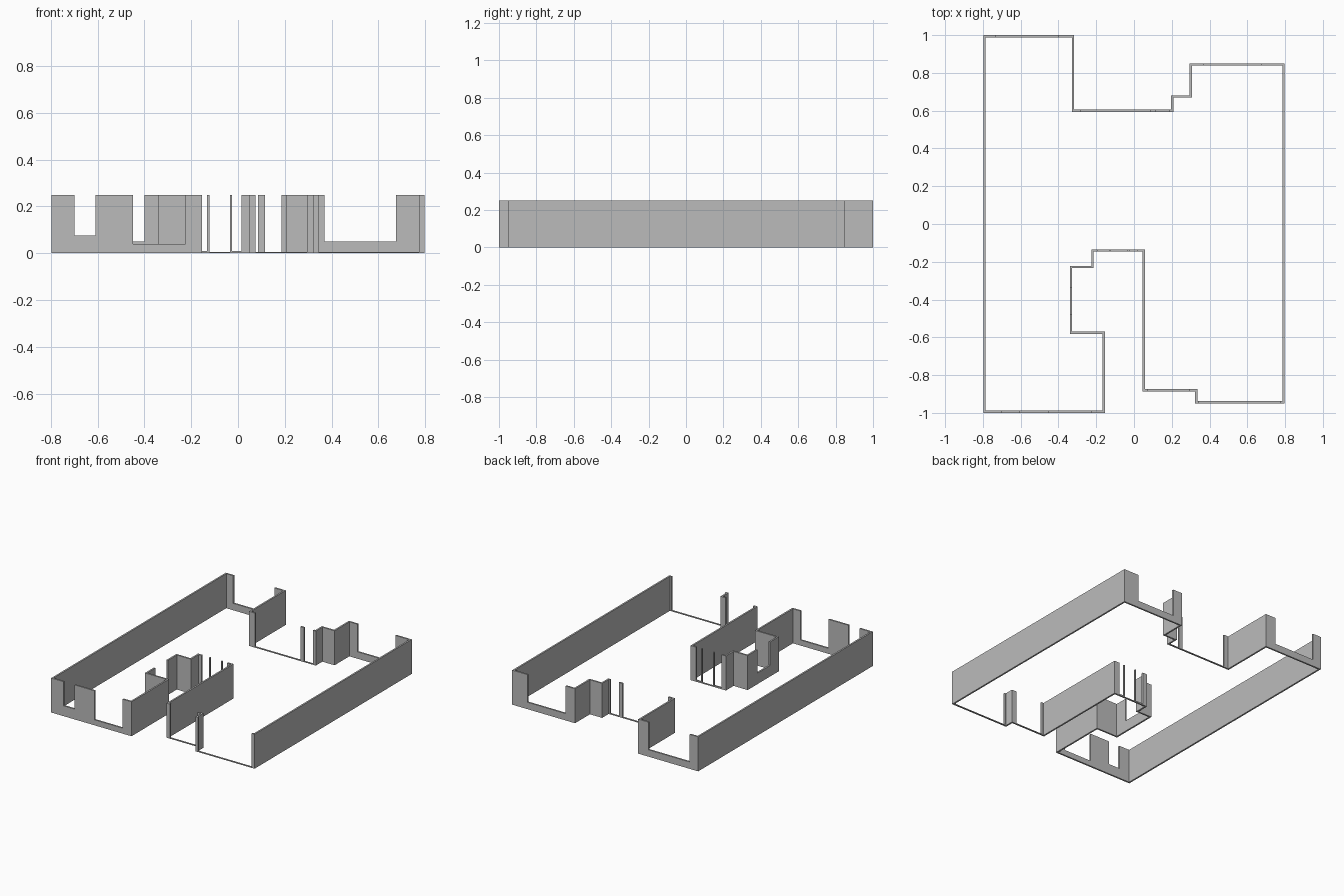
import bpy
import bmesh

cube = bpy.data.objects.get("Cube")
if cube:
    bpy.data.objects.remove(cube, do_unlink=True)

HEIGHT = 0.25
THICK = 0.012
HALF = THICK / 2
FLOOR = 0.005   # threshold strip under full-height openings

grey = bpy.data.materials.new("wall_grey")
grey.use_nodes = True
colour = (0.5, 0.5, 0.5, 1)
grey.diffuse_color = colour
grey.node_tree.nodes["Principled BSDF"].inputs["Base Color"].default_value = colour


def wall(name, axis, at, start, end, openings=()):
    """Wall centred on a line; openings are (from, to, sill height) along it."""
    grow = HALF if axis == "y" else -HALF
    start, end = start - grow, end + grow
    profile = [(start, 0), (start, HEIGHT)]
    for a, b, sill in openings:
        profile += [(a, HEIGHT), (a, sill), (b, sill), (b, HEIGHT)]
    profile += [(end, HEIGHT), (end, 0)]

    bm = bmesh.new()
    if axis == "x":
        points = [(u, at - HALF, z) for u, z in profile]
        depth = (0, THICK, 0)
    else:
        points = [(at - HALF, u, z) for u, z in profile]
        depth = (THICK, 0, 0)
    face = bm.faces.new([bm.verts.new(p) for p in points])
    extruded = bmesh.ops.extrude_face_region(bm, geom=[face], use_keep_orig=True)
    moved = [g for g in extruded["geom"] if isinstance(g, bmesh.types.BMVert)]
    bmesh.ops.translate(bm, verts=moved, vec=depth)
    bmesh.ops.recalc_face_normals(bm, faces=bm.faces)
    mesh = bpy.data.meshes.new(name)
    bm.to_mesh(mesh)
    bm.free()
    mesh.materials.append(grey)
    obj = bpy.data.objects.new(name, mesh)
    bpy.context.collection.objects.link(obj)


# Long side walls
wall("right_side_wall", "y", -0.792, -0.994, 0.994)
wall("left_side_wall", "y", 0.792, -0.944, 0.845)

# Back walls
wall("back_right_wall", "x", 0.994, -0.792, -0.323, [(-0.73, -0.4, 0.05)])
wall("back_recess_side", "y", -0.323, 0.6, 0.994)
wall("back_recess_wall", "x", 0.6, -0.323, 0.202,
     [(-0.28, 0.085, FLOOR), (0.115, 0.185, FLOOR)])
wall("back_step_side", "y", 0.202, 0.6, 0.675)
wall("back_step_wall", "x", 0.675, 0.202, 0.3)
wall("back_left_return", "y", 0.3, 0.675, 0.845)
wall("back_left_wall", "x", 0.845, 0.3, 0.792, [(0.37, 0.675, 0.05)])

# Front left walls
wall("front_left_wall", "x", -0.944, 0.33, 0.792, [(0.345, 0.775, FLOOR)])
wall("front_left_return", "y", 0.33, -0.944, -0.88)
wall("front_step_wall", "x", -0.88, 0.052, 0.33, [(0.075, 0.295, FLOOR)])

# Entrance court
wall("court_left_wall", "y", 0.052, -0.88, -0.14)
wall("entrance_wall", "x", -0.14, -0.22, 0.052,
     [(-0.19, -0.132, 0.01), (-0.122, -0.035, FLOOR), (-0.025, 0.015, 0.01)])
wall("court_step_side", "y", -0.22, -0.228, -0.14)
wall("court_step_wall", "x", -0.228, -0.333, -0.22)
wall("court_window_wall", "y", -0.333, -0.576, -0.228, [(-0.48, -0.335, 0.08)])
wall("court_front_wall", "x", -0.576, -0.333, -0.16)
wall("court_right_wall", "y", -0.16, -0.994, -0.576)

# Front right wall
wall("front_right_wall", "x", -0.994, -0.792, -0.16,
     [(-0.7, -0.61, 0.075), (-0.45, -0.225, 0.04)])
